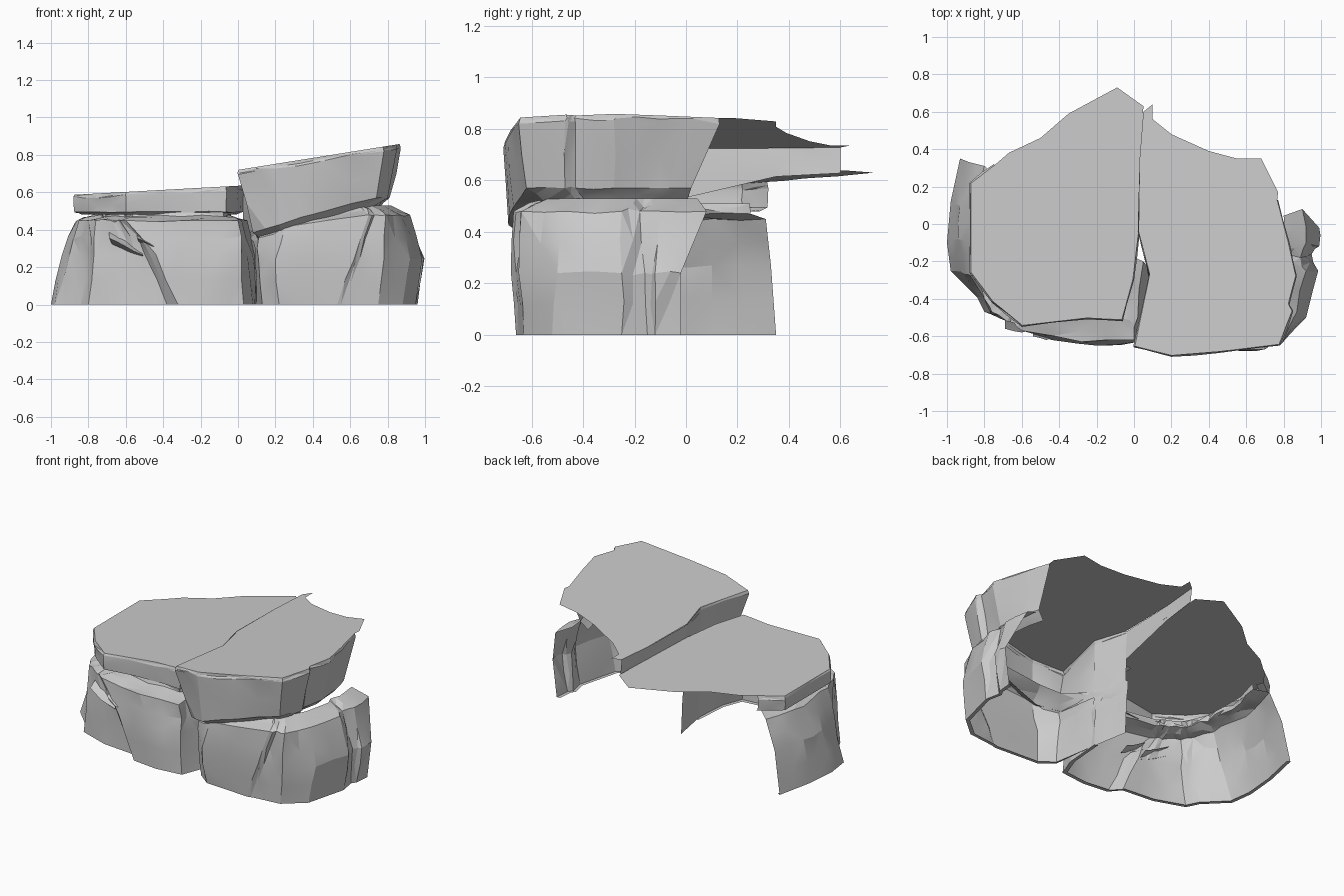
import bpy, bmesh, math, random
from mathutils import Vector

random.seed(4)
cube = bpy.data.objects.get("Cube")
if cube:
    bpy.data.objects.remove(cube, do_unlink=True)

stone = bpy.data.materials.new("grey stone")
stone.use_nodes = True
colour = (0.6, 0.6, 0.6, 1)
stone.diffuse_color = colour
stone.node_tree.nodes["Principled BSDF"].inputs["Base Color"].default_value = colour


def row(points, height):
    """Lift plan points to a height, given as a number or a function of x."""
    return [Vector((x, y, height(x) if callable(height) else height)) for x, y in points]


def inset(points, amount, centre):
    """Pull plan points towards a centre."""
    return [(x + (centre[0] - x) * amount, y + (centre[1] - y) * amount) for x, y in points]


def with_midpoints(items, blend):
    """Put a blended item between each pair of neighbours."""
    result = [items[0]]
    for a, b in zip(items, items[1:]):
        result += [blend(a, b), b]
    return result


def midpoint(a, b):
    return (a + b) / 2


def midrow(a, b):
    return [midpoint(p, q) for p, q in zip(a, b)]


def shell(name, rows, back=(), rough=0.01):
    """Bridge open rows into a rock face; with back points, also close the top."""
    rows = with_midpoints([with_midpoints(r, midpoint) for r in rows], midrow)
    # Chip the added points between the main corners, leaving the ground flat
    for j, points in enumerate(rows[1:-1], 1):
        for i in range(1, len(points) - 1):
            if (i % 2 or j % 2) and points[i].z > 0:
                points[i] = points[i] + Vector([random.uniform(-rough, rough) for _ in range(3)])
    bm = bmesh.new()
    grid = [[bm.verts.new(p) for p in points] for points in rows]
    for low, high in zip(grid, grid[1:]):
        for i in range(len(low) - 1):
            bm.faces.new((low[i], low[i + 1], high[i + 1], high[i]))
    # Thin sheet from the upper edge to the rear points
    if back:
        bm.faces.new(grid[-1] + [bm.verts.new(p) for p in back])
    bmesh.ops.triangulate(bm, faces=bm.faces[:])
    mesh = bpy.data.meshes.new(name)
    bm.to_mesh(mesh)
    bm.free()
    mesh.materials.append(stone)
    ob = bpy.data.objects.new(name, mesh)
    bpy.context.collection.objects.link(ob)
    bpy.ops.object.select_all(action="DESELECT")
    ob.select_set(True)
    bpy.context.view_layer.objects.active = ob
    bpy.ops.object.shade_smooth_by_angle(angle=math.radians(15))


# Low boulder: flared wing, diagonal step across the front, crevice side
foot = [(-.93, .35), (-.98, .12), (-1, -.1), (-.98, -.25), (-.84, -.39), (-.8, -.47), (-.6, -.54),
        (-.38, -.56), (-.32, -.63), (-.15, -.65), (.03, -.63), (.08, -.5), (.1, -.25)]
waist = [(-.88, .33), (-.93, .1), (-.94, -.08), (-.9, -.27), (-.79, -.4), (-.77, -.48), (-.62, -.53),
         (-.5, -.55), (-.44, -.62), (-.2, -.65), (.02, -.63), (.05, -.5), (.09, -.25)]
brow = [(-.8, .31), (-.86, .1), (-.86, -.1), (-.85, -.27), (-.8, -.4), (-.76, -.47), (-.68, -.52),
        (-.64, -.53), (-.6, -.57), (-.28, -.63), (0, -.62), (.02, -.5), (.05, -.2)]
middle = (-.4, 0)
shell("low_boulder", [row(inset(foot, .04, middle), 0), row(foot, 0), row(waist, .27),
                      row(brow, .45), row(inset(brow, .19, middle), .47),
                      row(inset(brow, .2, middle), .51)])


# Low slab: rim round the outside, thin sheet running to the back
def low_top(x):
    return .635 + .055 * x


edge = [(-.75, .32), (-.88, .22), (-.88, -.26), (-.76, -.42), (-.6, -.55), (-.25, -.51),
        (-.06, -.52), (0, -.3), (.03, -.05)]
tail = [(.04, .35), (.05, .63), (-.09, .73), (-.35, .59), (-.5, .46), (-.67, .38)]
shell("low_slab", [row(inset(edge, .1, middle), .48), row(inset(edge, .01, middle), .495),
                   row(edge, lambda x: low_top(x) - .025),
                   row(inset(edge, .015, middle), low_top)], row(tail, low_top), .004)

# Tall boulder: crevice side, rounded front, grooved outer side
base = [(.05, -.02), (.1, -.3), (.13, -.57), (.22, -.64), (.53, -.66), (.57, -.65), (.75, -.63),
        (.88, -.52), (.95, -.25), (.93, -.15), (.95, -.12), (.96, -.02)]
belly = [(.04, -.02), (.09, -.3), (.11, -.57), (.2, -.66), (.62, -.68), (.65, -.66), (.78, -.65),
         (.92, -.5), (.985, -.25), (.95, -.16), (.99, -.12), (.99, -.02)]
shoulder = [(.03, -.02), (.08, -.3), (.11, -.57), (.25, -.65), (.7, -.67), (.73, -.64), (.79, -.64),
            (.87, -.47), (.92, -.25), (.89, -.18), (.92, -.1), (.9, .08)]
heart = (.4, -.1)


def shoulder_top(x):
    return min(.48, .31 + .42 * x)


def ledge(points, amount):
    """Inset all but the crevice side."""
    return points[:2] + inset(points[2:], amount, heart)


shell("tall_boulder", [row(ledge(base, .04), 0), row(base, 0), row(belly, .24),
                       row(shoulder, shoulder_top),
                       row(ledge(shoulder, .2), lambda x: shoulder_top(x) + .05)])


# Tall slab: tilted top, deep undercut rim
def tall_top(x):
    return .72 + .16 * x


def rim_foot(x):
    return min(.57, .36 + .3 * x)


crest = [(.02, -.04), (.08, -.27), (0, -.66), (.2, -.71), (.45, -.69), (.78, -.65), (.85, -.47),
         (.83, -.43), (.87, -.28), (.83, -.1), (.77, .13)]
skirt = [(.03, -.04), (.09, -.27), (.08, -.6), (.22, -.69), (.46, -.67), (.74, -.62), (.8, -.47),
         (.78, -.43), (.81, -.28), (.79, -.1), (.76, .02)]
rear = [(.77, .17), (.68, .35), (.55, .35), (.4, .39), (.2, .48), (.1, .56), (.1, .64), (.05, .6),
        (.03, .35)]
shell("tall_slab", [row(ledge(skirt, .13), lambda x: rim_foot(x) - .05),
                    row(skirt, rim_foot), row(crest, lambda x: tall_top(x) - .025),
                    row(inset(crest, .012, heart), tall_top)], row(rear, tall_top), .007)

# Seam wall: closes the step between the two slabs and dives into the crevice
seam = [(.05, .6), (.03, .35), (.02, -.04), (.08, -.27)]
drops = [.1, .11, .2, .5]
upper = row(seam, tall_top)
lower = [p + Vector((.01, 0, -d)) for p, d in zip(upper, drops)]
shell("seam_wall", [lower, upper], rough=.004)

# Loose shards caught under the step of the low boulder
for n, (x, z, size) in enumerate([(-.6, .31, .09), (-.47, .32, .07)]):
    ridge = [Vector((x + size * s, -.56 - .04 * n, z - size * .5 * s)) for s in (-1, 0, 1)]
    ridge[1].y -= .02
    shell(f"shard_{n + 1}", [[p + Vector((size * .2, .06, -size * .4)) for p in ridge], ridge,
                             [p + Vector((0, .06, size * .4)) for p in ridge]], rough=.003)
